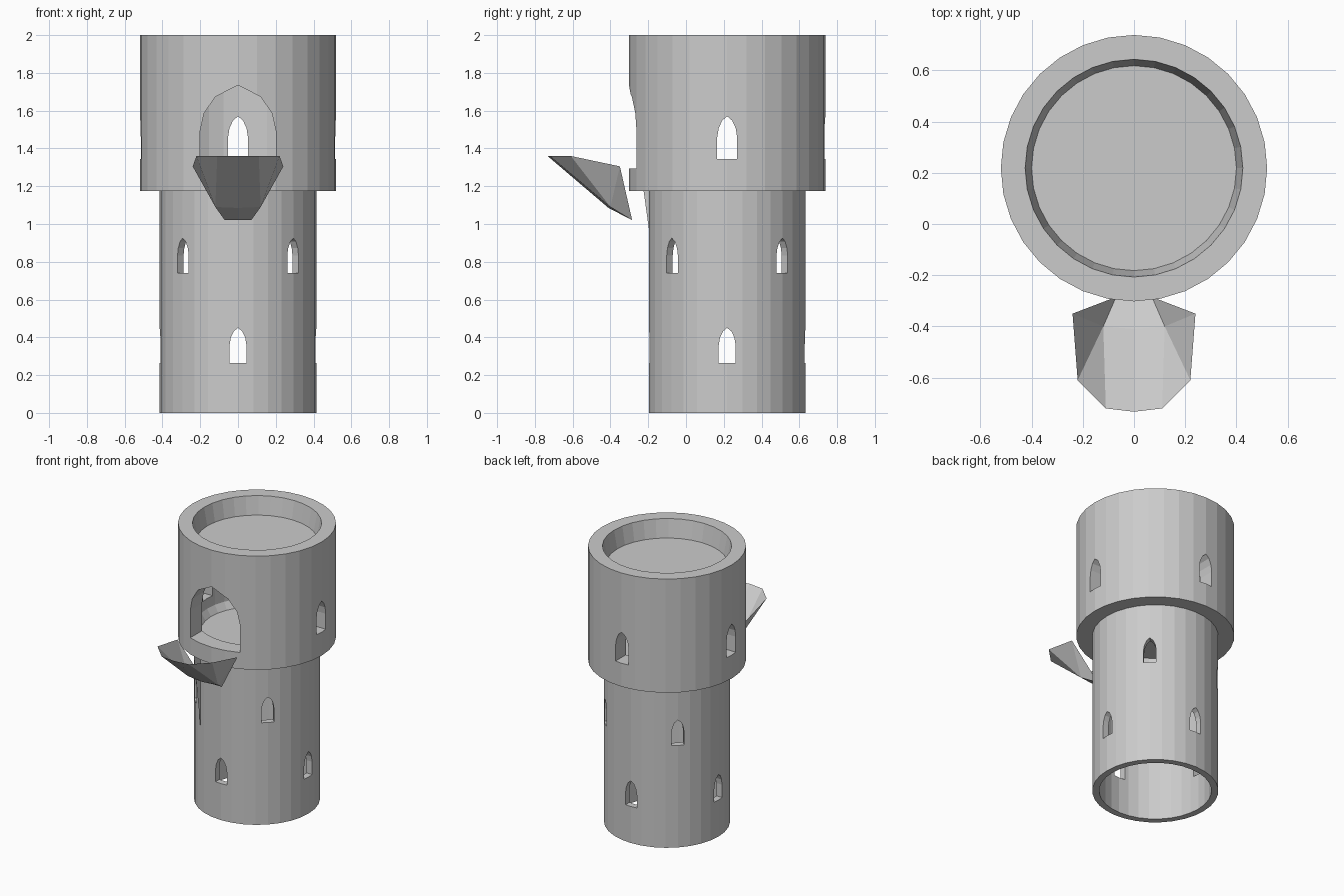
import bpy, bmesh, math
from mathutils import Vector, Matrix

if "Cube" in bpy.data.objects:
    bpy.data.objects.remove(bpy.data.objects["Cube"])

CY, SEG = 0.218, 32


def make_object(name, bm):
    me = bpy.data.meshes.new(name)
    bm.to_mesh(me)
    bm.free()
    ob = bpy.data.objects.new(name, me)
    bpy.context.collection.objects.link(ob)
    return ob


def disc(name, r, z):
    bm = bmesh.new()
    bmesh.ops.create_circle(bm, cap_ends=True, segments=SEG, radius=r,
                            matrix=Matrix.Translation((0, CY, z)))
    return make_object(name, bm)


# tower wall: closed section turned around the tower axis
section = [(.37, 0), (.415, 0), (.415, 1.175), (.52, 1.175), (.52, 2),
           (.425, 2), (.40, 1.87), (.40, 1.27), (.37, 1.22)]
bm = bmesh.new()
rings = []
for i in range(SEG):
    a = 2 * math.pi * i / SEG
    rings.append([bm.verts.new((r * math.cos(a), CY + r * math.sin(a), z)) for r, z in section])
n = len(section)
for i in range(SEG):
    p, q = rings[i], rings[(i + 1) % SEG]
    for j in range(n):
        k = (j + 1) % n
        bm.faces.new((p[j], q[j], q[k], p[k]))
bmesh.ops.recalc_face_normals(bm, faces=bm.faces)
tower = make_object("tower_wall", bm)

# pointed-arch cutters for the windows and the doorway
WINDOW = [(1, 0), (1, .5), (.85, .72), (.5, .9)]
DOOR = [(1, 0), (1, .45), (.9, .66), (.6, .86)]
cut = bmesh.new()


def arch_cutter(shape, half, z0, z1, degrees):
    pts = [(x * half, z0 + t * (z1 - z0)) for x, t in shape]
    outline = pts + [(0, z1)] + [(-x, z) for x, z in reversed(pts)]
    rot = Matrix.Translation((0, CY, 0)) @ Matrix.Rotation(math.radians(degrees), 4, 'Z')
    near, far = [[cut.verts.new(rot @ Vector((x, y, z))) for x, z in outline] for y in (-.7, -.27)]
    cut.faces.new(near)
    cut.faces.new(far[::-1])
    for i in range(len(outline)):
        j = (i + 1) % len(outline)
        cut.faces.new((near[j], near[i], far[i], far[j]))


for d in (0, 90, 180, 270):
    arch_cutter(WINDOW, .045, .265, .45, d)
    arch_cutter(WINDOW, .042, .74, .925, d + 45)
    if d:
        arch_cutter(WINDOW, .053, 1.345, 1.57, d)
arch_cutter(DOOR, .2, 1.295, 1.735, 0)
bmesh.ops.recalc_face_normals(cut, faces=cut.faces)
cutter = make_object("opening_cutter", cut)
cutter.hide_render = True

mod = tower.modifiers.new("openings", 'BOOLEAN')
mod.operation = 'DIFFERENCE'
mod.solver = 'EXACT'
mod.object = cutter
bpy.context.view_layer.objects.active = tower
bpy.ops.object.modifier_apply(modifier=mod.name)
bpy.data.objects.remove(cutter)

# roof deck and room floor
disc("roof_deck", .40, 1.87)
disc("room_floor", .37, 1.22)

# scoop-shaped balcony: one half, mirrored
half = [(.24, -.35, 1.305), (.22, -.61, 1.36), (.11, -.72, 1.36), (0, -.733, 1.36),
        (.12, -.40, 1.09), (0, -.41, 1.085), (.07, -.285, 1.02), (0, -.285, 1.02)]
bm = bmesh.new()
for s in (1, -1):
    v = [bm.verts.new((s * x, y, z)) for x, y, z in half]
    for f in ((0, 1, 4), (1, 2, 4), (2, 3, 5, 4), (0, 4, 6), (4, 5, 7, 6)):
        bm.faces.new([v[i] for i in (f if s > 0 else f[::-1])])
bmesh.ops.remove_doubles(bm, verts=bm.verts, dist=1e-4)
bmesh.ops.recalc_face_normals(bm, faces=bm.faces)
make_object("balcony_scoop", bm)

# thin fin below the doorway
bm = bmesh.new()
bm.faces.new([bm.verts.new((-.2, y, z)) for y, z in ((-.225, 1.18), (-.145, .6), (-.145, 1.18))])
make_object("wall_fin", bm)
